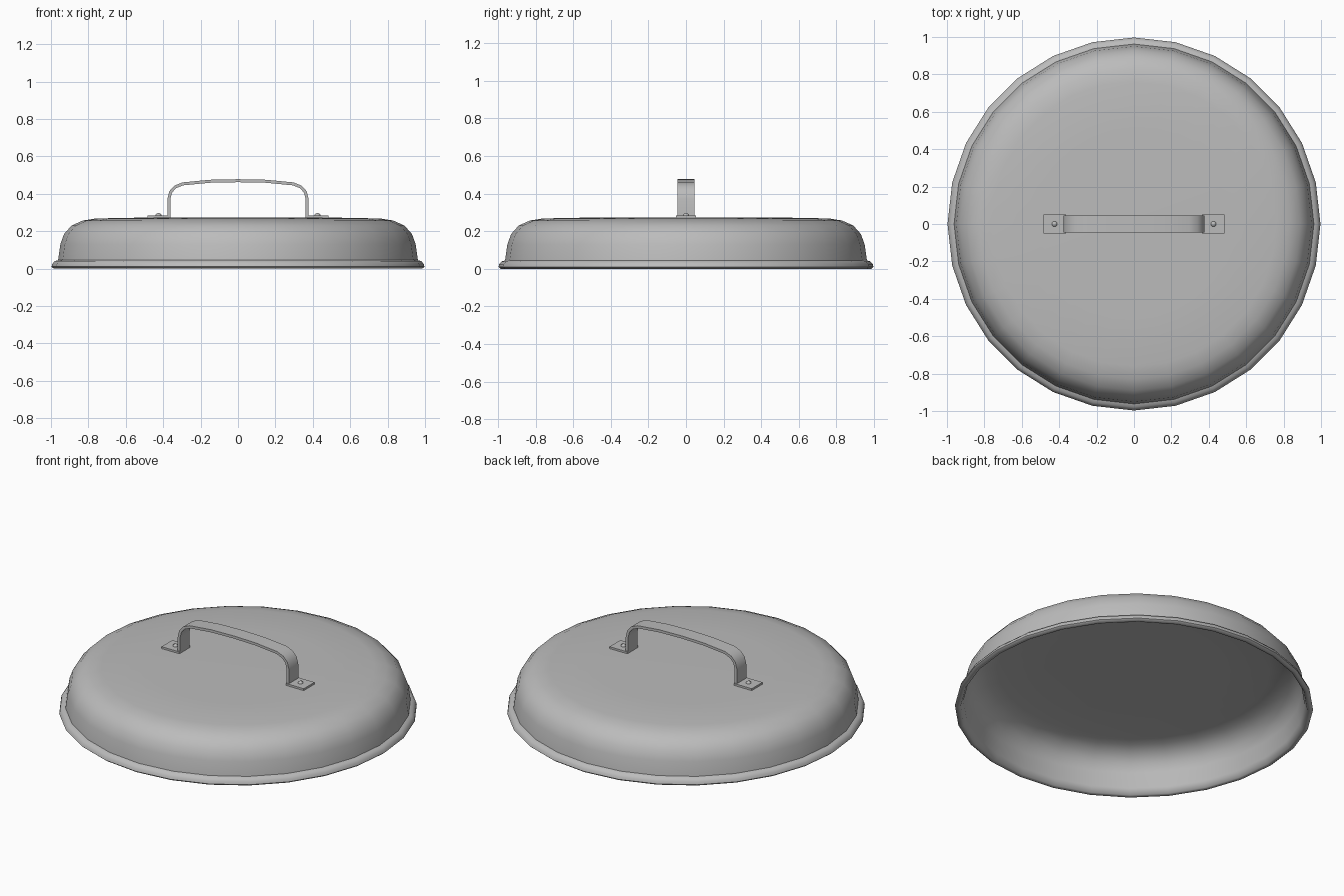
import bpy, bmesh, math
from mathutils import Vector, Matrix

cube = bpy.data.objects.get("Cube")
if cube:
    bpy.data.objects.remove(cube, do_unlink=True)

steel = bpy.data.materials.new("grey_steel")
steel.use_nodes = True
GREY = (0.5, 0.5, 0.5, 1)
steel.diffuse_color = GREY
steel.node_tree.nodes["Principled BSDF"].inputs["Base Color"].default_value = GREY


def finish(bm, name, angle):
    """Turn a bmesh into a shaded, coloured object."""
    bmesh.ops.recalc_face_normals(bm, faces=bm.faces)
    mesh = bpy.data.meshes.new(name)
    bm.to_mesh(mesh)
    bm.free()
    obj = bpy.data.objects.new(name, mesh)
    bpy.context.collection.objects.link(obj)
    mesh.materials.append(steel)
    bpy.ops.object.select_all(action='DESELECT')
    obj.select_set(True)
    bpy.context.view_layer.objects.active = obj
    bpy.ops.object.shade_smooth_by_angle(angle=math.radians(angle))
    return obj


def lathe(name, profile, sides, angle):
    """Spin a closed (radius, height) profile around z."""
    bm = bmesh.new()
    verts = [bm.verts.new((r, 0, z)) for r, z in profile]
    edges = [bm.edges.new(pair) for pair in zip(verts, verts[1:])]
    bmesh.ops.spin(bm, geom=verts + edges, cent=(0, 0, 0), axis=(0, 0, 1),
                   angle=math.tau, steps=sides, use_duplicate=False)
    bmesh.ops.remove_doubles(bm, verts=bm.verts, dist=0.0005)
    return finish(bm, name, angle)


# Domed cover: outer skin, rolled rim, then the hollow inside
outer = [(0, 0.274), (0.5, 0.273), (0.76, 0.268), (0.83, 0.257), (0.89, 0.23),
         (0.93, 0.185), (0.95, 0.13), (0.962, 0.045)]
rim = [(0.98, 0.04), (0.993, 0.025), (0.997, 0.01), (0.985, 0), (0.965, 0.004)]
inner = [(0.95, 0.04), (0.938, 0.13), (0.918, 0.18), (0.88, 0.222),
         (0.825, 0.247), (0.76, 0.257), (0.5, 0.262), (0, 0.263)]
lathe("lid_cover", outer + rim + inner, 28, 60)

# Handle strap: bent flat bar, half the centre line mirrored
half = [(0.37, 0.272), (0.37, 0.37), (0.36, 0.41), (0.335, 0.437),
        (0.295, 0.453), (0.15, 0.467), (0, 0.47)]
path = [Vector((x, 0, z)) for x, z in half]
path += [Vector((-p.x, 0, p.z)) for p in reversed(path[:-1])]
HALF_THICK, HALF_WIDTH = 0.008, 0.045
bm = bmesh.new()
rings = []
for i, p in enumerate(path):
    tangent = (path[min(i + 1, len(path) - 1)] - path[max(i - 1, 0)]).normalized()
    out = Vector((tangent.z, 0, -tangent.x)) * HALF_THICK
    side = Vector((0, HALF_WIDTH, 0))
    rings.append([bm.verts.new(p + out * a + side * b)
                  for a, b in ((1, 1), (1, -1), (-1, -1), (-1, 1))])
for a, b in zip(rings, rings[1:]):
    for k in range(4):
        n = (k + 1) % 4
        bm.faces.new((a[k], a[n], b[n], b[k]))
bm.faces.new(rings[0])
bm.faces.new(rings[-1])
finish(bm, "handle_strap", 40)

for label, sign in (("left", 1), ("right", -1)):
    # Mounting plate
    bm = bmesh.new()
    bmesh.ops.create_cube(bm, size=1, matrix=Matrix.Translation((sign * 0.423, 0, 0.279))
                          @ Matrix.Diagonal((0.12, 0.104, 0.012, 1)))
    finish(bm, label + "_handle_plate", 30)

    # Rivet head
    rivet = lathe(label + "_rivet", [(0, 0.297), (0.009, 0.295), (0.015, 0.289),
                                     (0.015, 0.28)], 8, 50)
    rivet.location.x = sign * 0.425
